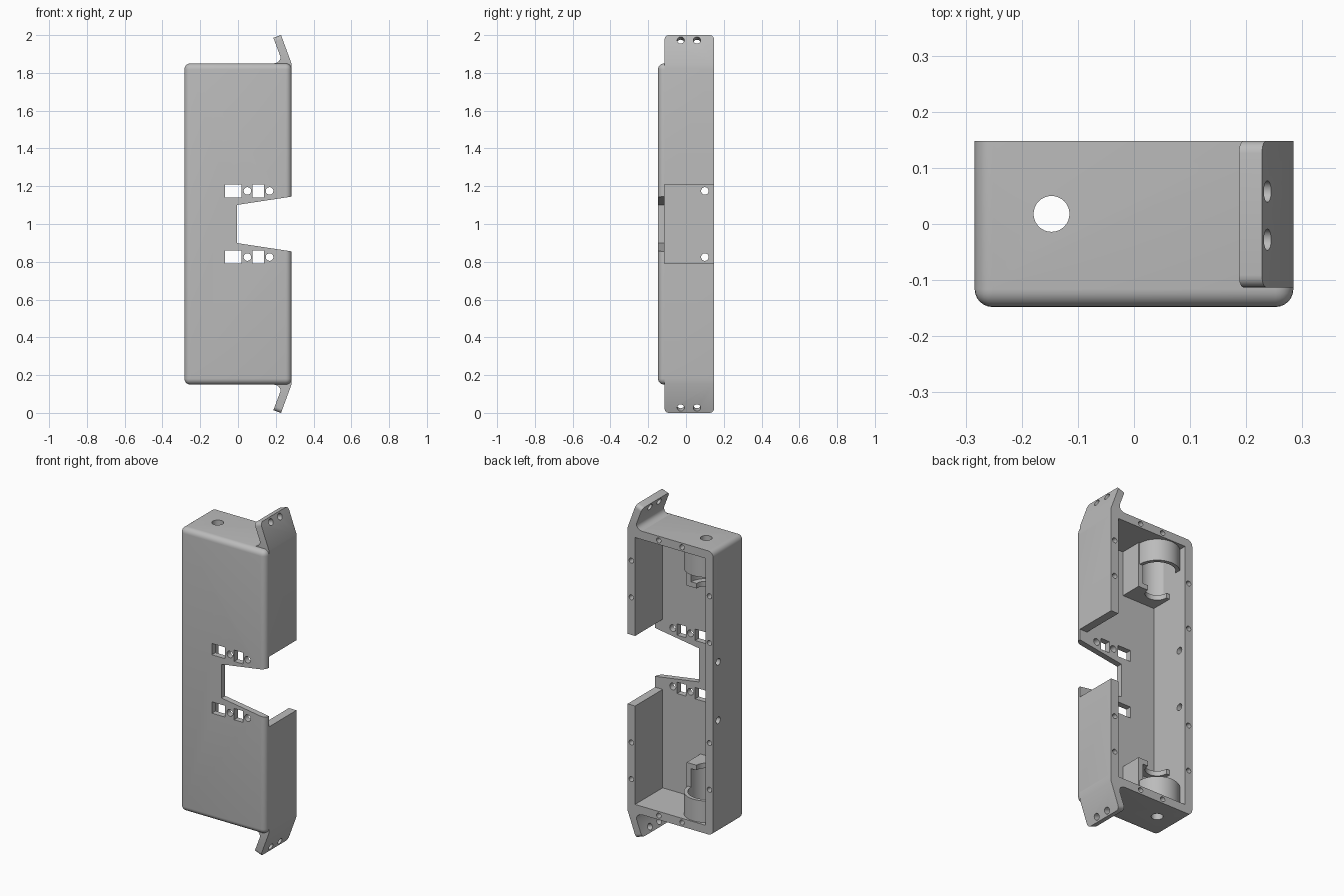
import bpy, bmesh
from mathutils import Vector

if "Cube" in bpy.data.objects:
    bpy.data.objects.remove(bpy.data.objects["Cube"], do_unlink=True)

grey = bpy.data.materials.new("plain_grey")
grey.use_nodes = True
grey.diffuse_color = (0.5, 0.5, 0.5, 1)
grey.node_tree.nodes["Principled BSDF"].inputs["Base Color"].default_value = (0.5, 0.5, 0.5, 1)

MID = 1.0                 # height of the symmetry plane
HX, HY, HZ = 0.284, 0.148, 0.85
FLOOR = -0.113            # inner face of the front wall
WALL = 0.05
AXIS = (-0.147, 0.018)    # axis of the end bores


def finish(name, bm):
    bmesh.ops.recalc_face_normals(bm, faces=bm.faces[:])
    mesh = bpy.data.meshes.new(name)
    bm.to_mesh(mesh)
    bm.free()
    mesh.materials.append(grey)
    ob = bpy.data.objects.new(name, mesh)
    bpy.context.collection.objects.link(ob)
    return ob


def prism_mesh(points, y0, y1):
    """Extrude an x-z outline along y."""
    bm = bmesh.new()
    face = bm.faces.new([bm.verts.new((x, y0, z)) for x, z in points])
    new = bmesh.ops.extrude_face_region(bm, geom=[face])["geom"]
    verts = [v for v in new if isinstance(v, bmesh.types.BMVert)]
    bmesh.ops.translate(bm, verts=verts, vec=(0, y1 - y0, 0))
    return bm


def box_mesh(x0, x1, y0, y1, z0, z1):
    return prism_mesh([(x0, z0), (x1, z0), (x1, z1), (x0, z1)], y0, y1)


def box(name, *ext):
    return finish(name, box_mesh(*ext))


def rod(name, centre, direction, radius, length, sides=32):
    bm = bmesh.new()
    bmesh.ops.create_cone(bm, cap_ends=True, segments=sides, radius1=radius,
                          radius2=radius, depth=length)
    turn = Vector((0, 0, 1)).rotation_difference(Vector(direction)).to_matrix()
    bmesh.ops.rotate(bm, verts=bm.verts[:], matrix=turn)
    bmesh.ops.translate(bm, verts=bm.verts[:], vec=centre)
    return finish(name, bm)


def combine(target, other, operation="DIFFERENCE"):
    """Apply a boolean and drop the helper."""
    other.hide_render = True
    mod = target.modifiers.new("combine", "BOOLEAN")
    mod.operation, mod.solver, mod.object = operation, "EXACT", other
    bpy.context.view_layer.objects.active = target
    bpy.ops.object.modifier_apply(modifier=mod.name)
    bpy.data.objects.remove(other, do_unlink=True)


def smooth(ob):
    bpy.ops.object.select_all(action="DESELECT")
    ob.select_set(True)
    bpy.context.view_layer.objects.active = ob
    bpy.ops.object.shade_smooth_by_angle(angle=0.6)


# Housing: box rounded everywhere but at the open back
bm = box_mesh(-HX, HX, -HY, HY, MID - HZ, MID + HZ)
edges = [e for e in bm.edges if not all(v.co.y > 0 for v in e.verts)]
bmesh.ops.bevel(bm, geom=edges, offset=0.032, segments=6, profile=0.5, affect="EDGES")
housing = finish("housing", bm)
combine(housing, box("cavity", -HX + WALL, HX - WALL, FLOOR, 0.3,
                     MID - HZ + WALL, MID + HZ - WALL))

# Gap in the left wall and tapered notch in the front wall
combine(housing, box("wall_gap", 0.2, 0.35, FLOOR, 0.3, MID - 0.21, MID + 0.21))
notch = [(-0.006, -0.101), (0.35, -0.155), (0.35, 0.155), (-0.006, 0.101)]
combine(housing, finish("notch", prism_mesh([(x, MID + z) for x, z in notch], -0.3, 0)))

for s in (1, -1):
    # Front windows and pin holes
    for x0, x1 in ((-0.07, 0.018), (0.078, 0.138)):
        z0, z1 = sorted((MID + s * 0.141, MID + s * 0.209))
        combine(housing, box("window", x0, x1, -0.3, 0, z0, z1))
    for x in (0.05, 0.167):
        combine(housing, rod("pin_hole", (x, -0.15, MID + s * 0.175), (0, 1, 0), 0.02, 0.2))
    # Holes through the right wall and the two ends
    combine(housing, rod("side_hole", (-HX, 0.1, MID + s * 0.175), (1, 0, 0), 0.02, 0.2))
    combine(housing, rod("end_hole", (*AXIS, MID + s * HZ), (0, 0, 1), 0.032, 0.2))
    # Screw holes in the rim
    rim = HX - WALL / 2
    spots = [(rim, 0.435), (rim, 0.655), (-rim, 0.30), (-rim, 0.58),
             (0.077, HZ - WALL / 2), (-0.077, HZ - WALL / 2)]
    for x, z in spots:
        combine(housing, rod("screw_hole", (x, HY, MID + s * z), (0, 1, 0), 0.015, 0.16, 20))
smooth(housing)

tab_outline = [(0.284, 0.80), (0.284, 0.848), (0.228, 1.0), (0.187, 0.986),
               (0.224, 0.888), (0.224, 0.874), (0.217, 0.862), (0.205, 0.854),
               (0.185, 0.849), (0.185, 0.83), (0.24, 0.80)]

for s, end in ((1, "upper"), (-1, "lower")):
    # Slanted mounting tab with rounded tip corners
    bm = prism_mesh([(x, MID + s * z) for x, z in tab_outline], FLOOR, HY)
    tip = [e for e in bm.edges
           if all(abs(v.co.z - MID) > 0.95 for v in e.verts)
           and abs(e.verts[0].co.y - e.verts[1].co.y) < 0.001]
    bmesh.ops.bevel(bm, geom=tip, offset=0.022, segments=5, profile=0.5, affect="EDGES")
    tab = finish(end + "_mounting_tab", bm)
    for y in (-0.028, 0.058):
        combine(tab, rod("tab_hole", (0.222, y, MID + s * 0.967), (0.935, 0, s * 0.355),
                         0.019, 0.2))
    smooth(tab)

    # Socket behind each end hole: half-open cradle, closed sleeve, slotted stop
    z0, z1 = sorted((MID + s * 0.53, MID + s * 0.81))
    socket = box(end + "_socket", -0.25, -0.017, FLOOR - 0.01, AXIS[1], z0, z1)
    combine(socket, rod("sleeve", (*AXIS, MID + s * 0.74), (0, 0, 1), 0.122, 0.14, 48), "UNION")
    combine(socket, rod("bore", (*AXIS, MID + s * 0.71), (0, 0, 1), 0.1, 0.3, 48))
    combine(socket, rod("stop_slot", (*AXIS, MID + s * 0.55), (0, 0, 1), 0.065, 0.1))
    smooth(socket)
